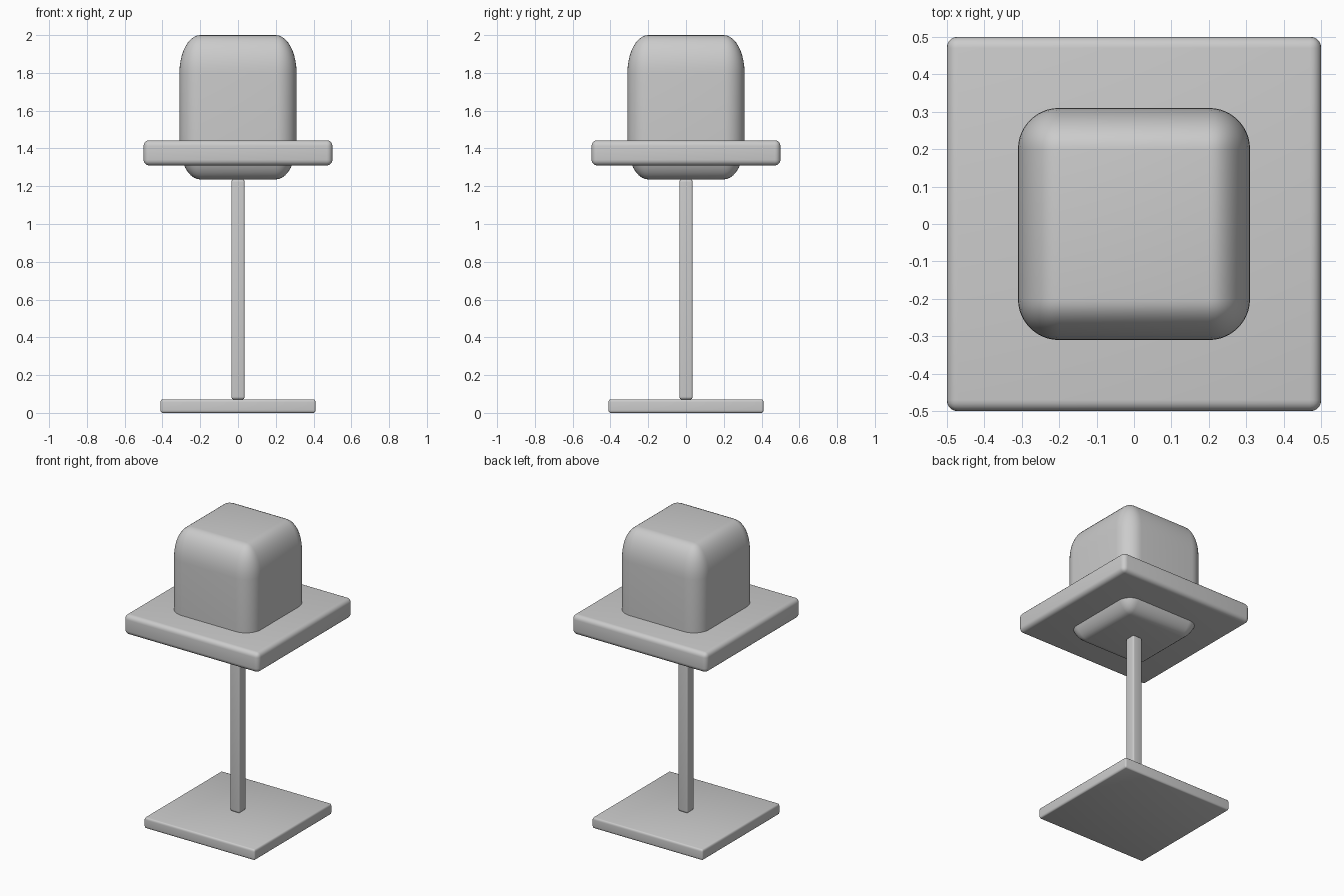
import bpy
import bmesh
import math

if "Cube" in bpy.data.objects:
    bpy.data.objects.remove(bpy.data.objects["Cube"])


def rounded_box(name, width, z0, z1, radius, z_radius, segments):
    """Square box with rounded edges; z_radius stretches the rounding vertically."""
    stretch = z_radius / radius
    height = (z1 - z0) / stretch
    bm = bmesh.new()
    bmesh.ops.create_cube(bm, size=1)
    bmesh.ops.scale(bm, vec=(width, width, height), verts=bm.verts)
    bmesh.ops.bevel(bm, geom=bm.edges[:], offset=radius, offset_type='OFFSET',
                    segments=segments, profile=0.5, affect='EDGES', clamp_overlap=True)
    bmesh.ops.scale(bm, vec=(1, 1, stretch), verts=bm.verts)
    bmesh.ops.translate(bm, vec=(0, 0, (z0 + z1) / 2), verts=bm.verts)
    mesh = bpy.data.meshes.new(name)
    bm.to_mesh(mesh)
    bm.free()
    obj = bpy.data.objects.new(name, mesh)
    bpy.context.collection.objects.link(obj)
    bpy.ops.object.select_all(action='DESELECT')
    obj.select_set(True)
    bpy.context.view_layer.objects.active = obj
    bpy.ops.object.shade_smooth_by_angle(angle=math.radians(35))
    return obj


# Stand: flat foot and slim square post
rounded_box("base_plate", 0.82, 0.0, 0.072, 0.01, 0.015, 4)
rounded_box("post", 0.07, 0.072, 1.236, 0.01, 0.015, 4)

# Hat: wide brim with the crown passing through it
rounded_box("brim", 1.0, 1.31, 1.443, 0.03, 0.03, 5)
rounded_box("crown", 0.62, 1.236, 2.0, 0.11, 0.2, 10)
